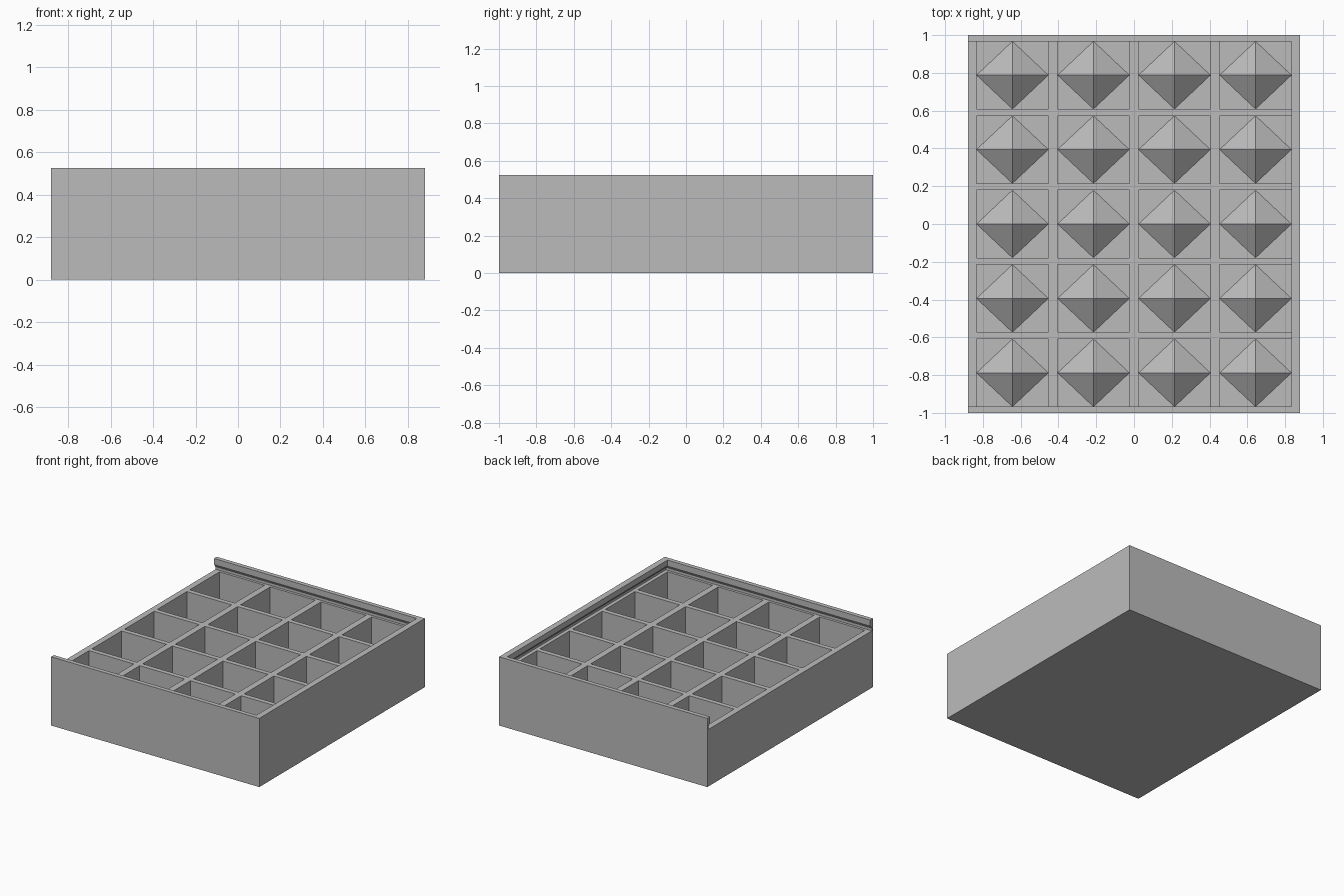
import bpy
import bmesh

cube = bpy.data.objects.get("Cube")
if cube:
    bpy.data.objects.remove(cube)

# Overall sizes
X, Y, TOP = 0.88, 1.0, 0.525          # half width, half depth, height
DECK, FLOOR, PEAK = 0.435, 0.04, 0.155  # divider top, cell floor, pyramid tip
COLS, ROWS = 4, 5
PITCH_X, PITCH_Y = 0.429, 0.394
CELL_X, CELL_Y = 0.38, 0.358

grey = bpy.data.materials.new("plain_grey")
grey.use_nodes = True
colour = (0.5, 0.5, 0.5, 1)
grey.diffuse_color = colour
grey.node_tree.nodes["Principled BSDF"].inputs["Base Color"].default_value = colour


def finish(bm, name):
    mesh = bpy.data.meshes.new(name)
    bm.to_mesh(mesh)
    bm.free()
    mesh.materials.append(grey)
    obj = bpy.data.objects.new(name, mesh)
    bpy.context.collection.objects.link(obj)
    return obj


def centres(count, pitch):
    return [(i - (count - 1) / 2) * pitch for i in range(count)]


def lines(mids, size, low, high):
    """Grid lines at both edges of every cell, plus the outer limits."""
    return [low] + [m + s * size / 2 for m in mids for s in (-1, 1)] + [high]


xs_mid, ys_mid = centres(COLS, PITCH_X), centres(ROWS, PITCH_Y)
wall_x = X - (xs_mid[-1] + CELL_X / 2)
wall_y = Y - (ys_mid[-1] + CELL_Y / 2)

# Outer shell: undercut lid rail swept round three sides, open on the fourth
GROOVE = 0.4
profile = [(0, 0), (0, TOP), (1, TOP), (1, 0.482), (GROOVE, 0.452), (GROOVE, DECK)]
bm = bmesh.new()
sections = []
for sx, sy in ((-1, -1), (1, -1), (1, 1), (-1, 1)):
    sections.append([bm.verts.new((X - f * wall_x if sx > 0 else -X,
                                   sy * (Y - f * wall_y), z)) for f, z in profile])
for a, b in zip(sections, sections[1:]):
    for k in range(len(profile) - 1):
        bm.faces.new((a[k], b[k], b[k + 1], a[k + 1]))
bm.faces.new(sections[0] + sections[3][::-1])         # low open end
bm.faces.new([sections[i][0] for i in (0, 3, 2, 1)])  # underside

# Divider deck with the cells pushed down to the floor
xs = lines(xs_mid, CELL_X, -X, X - GROOVE * wall_x)
edge_y = Y - GROOVE * wall_y
ys = lines(ys_mid, CELL_Y, -edge_y, edge_y)
grid = [[bm.verts.new((x, y, DECK)) for y in ys] for x in xs]
cells = []
for i in range(len(xs) - 1):
    for j in range(len(ys) - 1):
        face = bm.faces.new((grid[i][j], grid[i + 1][j],
                             grid[i + 1][j + 1], grid[i][j + 1]))
        if i % 2 and j % 2:
            cells.append(face)
pushed = bmesh.ops.extrude_discrete_faces(bm, faces=cells)["faces"]
for face in pushed:
    bmesh.ops.translate(bm, verts=face.verts, vec=(0, 0, FLOOR - DECK))
finish(bm, "compartment_tray")

# Four-sided pyramid on each cell floor, corners at the middles of the walls
bm = bmesh.new()
for cx in xs_mid:
    for cy in ys_mid:
        tip = bm.verts.new((cx, cy, PEAK))
        ring = [bm.verts.new((cx + dx * CELL_X / 2, cy + dy * CELL_Y / 2, FLOOR))
                for dx, dy in ((1, 0), (0, 1), (-1, 0), (0, -1))]
        for k in range(4):
            bm.faces.new((ring[k], ring[(k + 1) % 4], tip))
finish(bm, "floor_pyramids")
